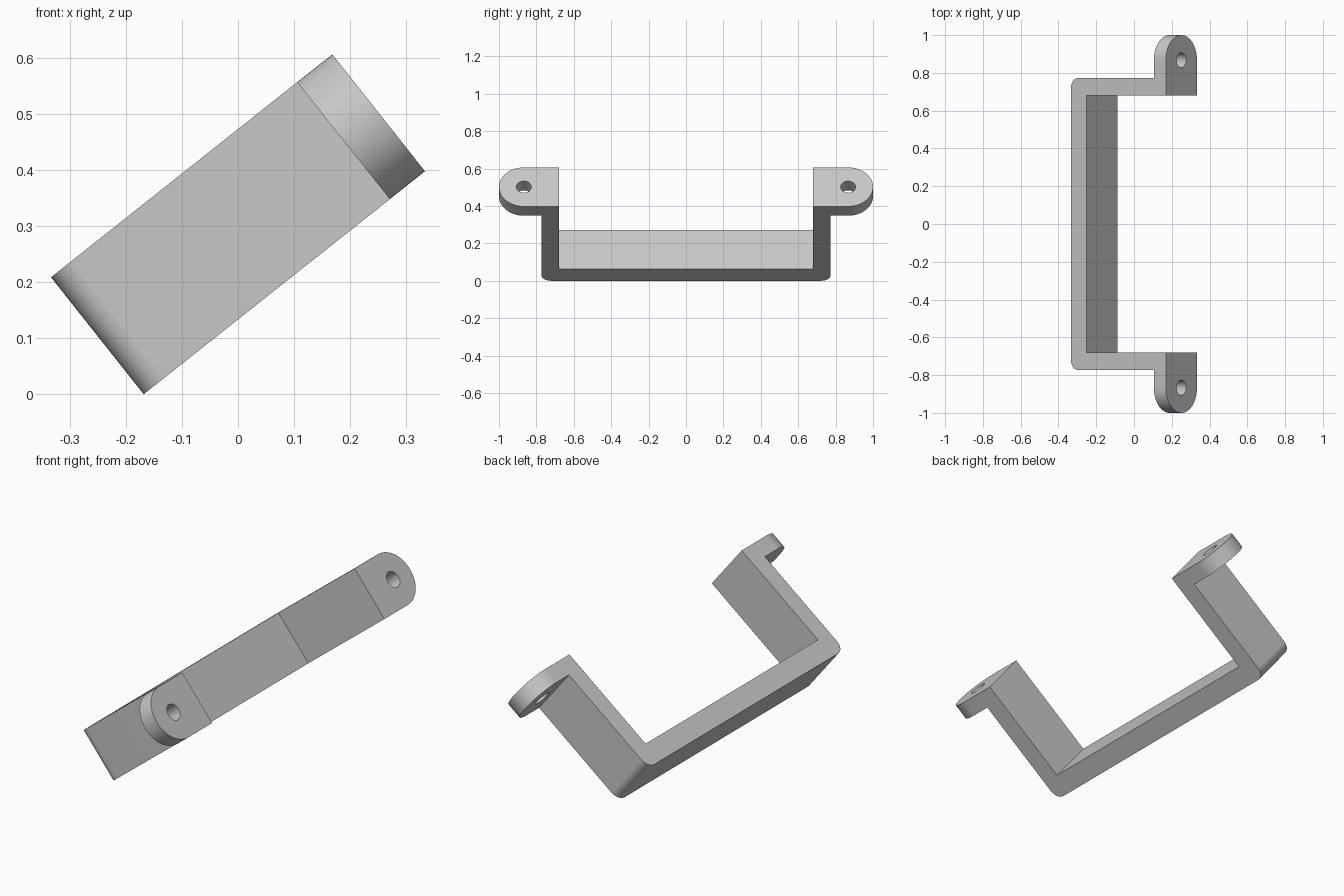
import bpy, bmesh, math
from mathutils import Vector

cube = bpy.data.objects.get("Cube")
if cube:
    bpy.data.objects.remove(cube, do_unlink=True)

# Sizes: DEPTH runs along local x, the span along y, WIDTH along z
DEPTH, WIDTH = 0.64, 0.266
BAR, EAR = 0.103, 0.08              # grip and ear thickness
INNER, OUTER = 0.68, 0.773          # leg faces
CORNER, HOLE = 0.05, 0.04
R = WIDTH / 2
HOLE_Y = 1 - R
TILT = math.radians(38.4)

grey = bpy.data.materials.new("light_grey")
grey.use_nodes = True
color = (0.58, 0.58, 0.58, 1)
grey.diffuse_color = color
grey.node_tree.nodes["Principled BSDF"].inputs["Base Color"].default_value = color


def arc(cx, cy, r, start, end, steps):
    """Points on an arc, angles in degrees."""
    angles = [math.radians(start + (end - start) * i / steps) for i in range(steps + 1)]
    return [(cx + r * math.cos(a), cy + r * math.sin(a)) for a in angles]


def prism(name, points, direction):
    """Closed solid made by sweeping a flat outline along a direction."""
    bm = bmesh.new()
    face = bm.faces.new([bm.verts.new(p) for p in points])
    swept = bmesh.ops.extrude_face_region(bm, geom=[face], use_keep_orig=True)
    verts = [g for g in swept["geom"] if isinstance(g, bmesh.types.BMVert)]
    bmesh.ops.translate(bm, verts=verts, vec=Vector(direction))
    bmesh.ops.recalc_face_normals(bm, faces=bm.faces)
    mesh = bpy.data.meshes.new(name)
    bm.to_mesh(mesh)
    bm.free()
    mesh.materials.append(grey)
    obj = bpy.data.objects.new(name, mesh)
    bpy.context.collection.objects.link(obj)
    return obj


def combine(target, tool, operation):
    """Apply a boolean and discard the tool."""
    mod = target.modifiers.new(operation.lower(), 'BOOLEAN')
    mod.operation, mod.solver, mod.object = operation, 'EXACT', tool
    bpy.context.view_layer.objects.active = target
    bpy.ops.object.modifier_apply(modifier=mod.name)
    bpy.data.objects.remove(tool, do_unlink=True)


# U-shaped grip with rounded outer corners
back, front = -DEPTH / 2, DEPTH / 2
leg_end = front - EAR
half = [(leg_end, OUTER)] + arc(back + CORNER, OUTER - CORNER, CORNER, 90, 180, 12)
inner = [(back + BAR, INNER), (leg_end, INNER)]
outline = half + [(x, -y) for x, y in reversed(half)]
outline += [(x, -y) for x, y in reversed(inner)] + inner
handle = prism("pull_handle", [(x, y, -R) for x, y in outline], (0, 0, WIDTH))

# Rounded mounting ears, each with a screw hole
for side in (-1, 1):
    ear = [(INNER, -R)] + arc(HOLE_Y, 0, R, -90, 90, 40) + [(INNER, R)]
    plate = prism("ear", [(leg_end, side * y, z) for y, z in ear], (EAR, 0, 0))
    combine(handle, plate, 'UNION')
    ring = arc(HOLE_Y, 0, HOLE, 0, 360, 32)[:-1]
    drill = prism("drill", [(leg_end - EAR, side * y, z) for y, z in ring], (3 * EAR, 0, 0))
    combine(handle, drill, 'DIFFERENCE')

# Smooth the curves, then tilt the handle so its lowest edge rests on the ground
bpy.ops.object.select_all(action='DESELECT')
handle.select_set(True)
bpy.context.view_layer.objects.active = handle
bpy.ops.object.shade_smooth_by_angle(angle=math.radians(30))
handle.rotation_euler = (0, -TILT, 0)
handle.location.z = (DEPTH * math.sin(TILT) + WIDTH * math.cos(TILT)) / 2
